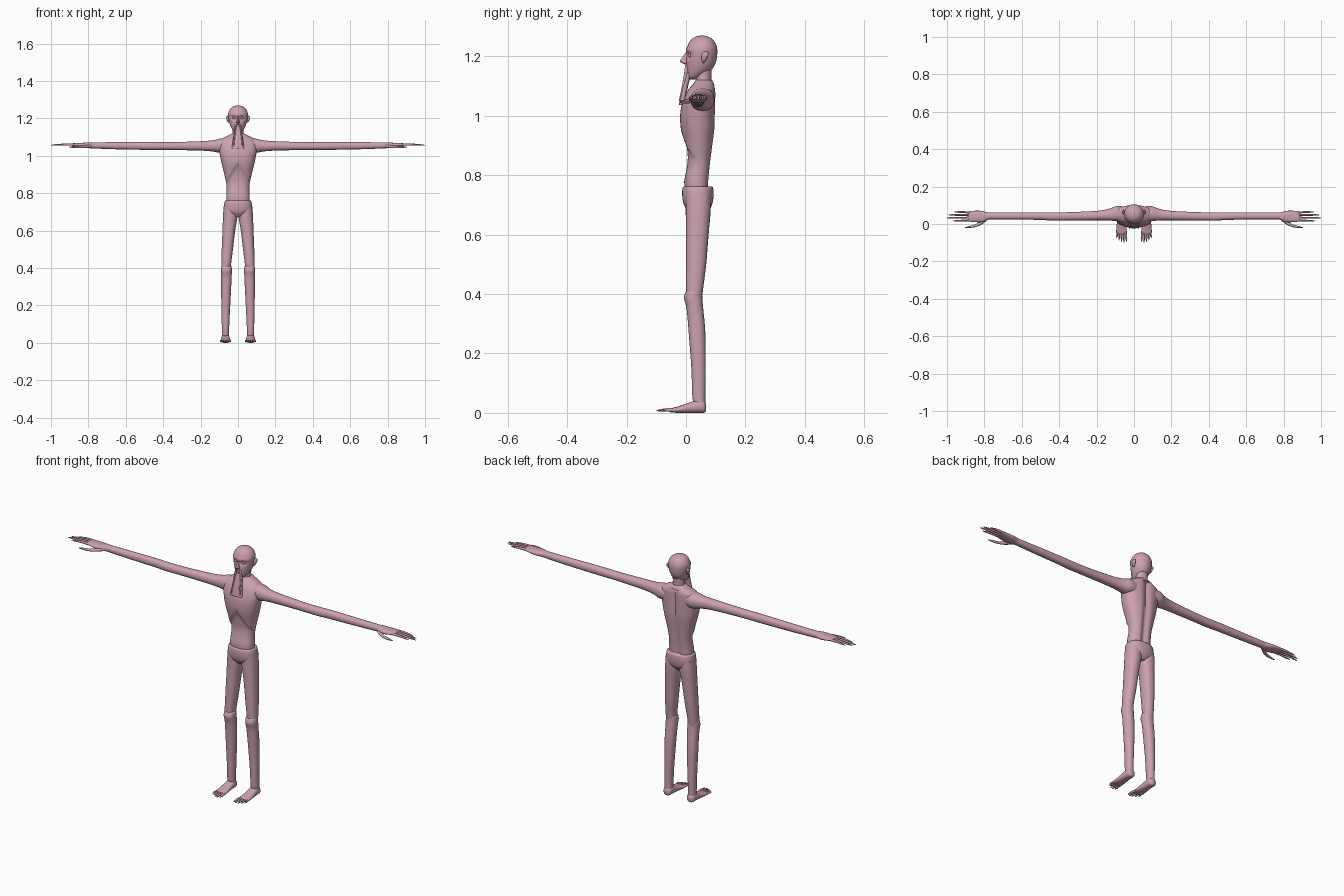
import bpy, bmesh, math
from mathutils import Vector

skin = bpy.data.materials.new("dusty pink")
skin.diffuse_color = (0.60, 0.36, 0.43, 1)


def smooth_stations(st, steps):
    # Catmull-Rom interpolation between the stations
    pts = [Vector(s) for s in st]
    out = []
    for i in range(len(pts) - 1):
        p0, p1 = pts[max(i - 1, 0)], pts[i]
        p2, p3 = pts[i + 1], pts[min(i + 2, len(pts) - 1)]
        for k in range(steps):
            t = k / steps
            out.append(0.5 * (2 * p1 + (p2 - p0) * t + (2 * p0 - 5 * p1 + 4 * p2 - p3) * t * t
                              + (3 * p1 - p0 - 3 * p2 + p3) * t ** 3))
    return out + [pts[-1]]


def loft(name, axis, stations, n=24, steps=4, power=1.0, mirror=False, tweak=None):
    # stations: position along axis, two centre coordinates, two radii
    bm = bmesh.new()
    rings = []
    for t, a, b, ra, rb in smooth_stations([s for s in stations], steps):
        ra, rb = max(ra, 0.0005), max(rb, 0.0005)
        ring = []
        for k in range(n):
            w = 2 * math.pi * k / n
            c, s = math.cos(w), math.sin(w)
            u = a + ra * math.copysign(abs(c) ** power, c)
            v = b + rb * math.copysign(abs(s) ** power, s)
            co = {'X': (t, u, v), 'Y': (u, t, v), 'Z': (u, v, t)}[axis]
            co = Vector(co)
            if tweak:
                tweak(co)
            ring.append(bm.verts.new(co))
        rings.append(ring)
    for r, q in zip(rings, rings[1:]):
        for k in range(n):
            j = (k + 1) % n
            bm.faces.new((r[k], r[j], q[j], q[k]))
    bm.faces.new(rings[0])
    bm.faces.new(rings[-1])
    bmesh.ops.recalc_face_normals(bm, faces=bm.faces)
    me = bpy.data.meshes.new(name)
    bm.to_mesh(me)
    bm.free()
    me.materials.append(skin)
    ob = bpy.data.objects.new(name, me)
    bpy.context.collection.objects.link(ob)
    if mirror:
        ob.modifiers.new("mirror", 'MIRROR')
    bpy.ops.object.select_all(action='DESELECT')
    ob.select_set(True)
    bpy.context.view_layer.objects.active = ob
    bpy.ops.object.shade_smooth_by_angle(angle=math.radians(45))
    return ob


def bump(x, z, cx, cz, r):
    return math.exp(-((x - cx) ** 2 + (z - cz) ** 2) / (r * r))


# torso with rib arch in front and spine groove behind
def torso_shape(co):
    if co.y < 0.04:
        d = (0.96 - 1.6 * abs(co.x)) - co.z
        co.y += 0.009 * max(0, min(1, d / 0.015 + 0.5)) * max(0, min(1, (co.z - 0.78) / 0.08))
    elif co.z < 1.1:
        co.y -= 0.012 * math.exp(-(co.x / 0.016) ** 2)


loft("torso", 'Z', [
    (0.74, 0, 0.037, 0.062, 0.040), (0.78, 0, 0.036, 0.062, 0.042),
    (0.84, 0, 0.041, 0.061, 0.043), (0.90, 0, 0.042, 0.073, 0.049),
    (0.96, 0, 0.040, 0.088, 0.058), (1.01, 0, 0.040, 0.098, 0.059),
    (1.05, 0, 0.045, 0.103, 0.055), (1.085, 0, 0.053, 0.094, 0.047),
    (1.105, 0, 0.059, 0.060, 0.036), (1.12, 0, 0.060, 0.032, 0.027)],
    n=64, steps=6, power=0.85, tweak=torso_shape)

# neck
loft("neck", 'Z', [(1.09, 0, 0.060, 0.038, 0.030), (1.12, 0, 0.059, 0.030, 0.026),
                   (1.18, 0, 0.058, 0.031, 0.030)])


# head with eye sockets and brow
def head_shape(co):
    if co.y < 0.04:
        s = bump(abs(co.x), co.z, 0.021, 1.203, 0.011)
        b = bump(0, co.z, 0, 1.221, 0.008)
        co.y += 0.011 * s - 0.003 * b


loft("head", 'Z', [
    (1.122, 0, 0.022, 0.008, 0.012), (1.130, 0, 0.028, 0.022, 0.025),
    (1.150, 0, 0.042, 0.036, 0.040), (1.175, 0, 0.050, 0.046, 0.049),
    (1.205, 0, 0.053, 0.052, 0.052), (1.230, 0, 0.054, 0.052, 0.050),
    (1.252, 0, 0.054, 0.041, 0.040), (1.265, 0, 0.054, 0.023, 0.023),
    (1.270, 0, 0.054, 0.001, 0.001)], n=48, steps=5, tweak=head_shape)

# nose, eyes, ears
loft("nose", 'Z', [(1.172, 0, 0.004, 0.004, 0.006), (1.179, 0, -0.003, 0.010, 0.014),
                   (1.186, 0, -0.004, 0.007, 0.015), (1.212, 0, 0.004, 0.004, 0.006)], n=12)
loft("eye", 'Z', [(1.195, 0.021, 0.015, 0.001, 0.001), (1.199, 0.021, 0.015, 0.007, 0.006),
                  (1.207, 0.021, 0.015, 0.007, 0.006), (1.211, 0.021, 0.015, 0.001, 0.001)],
     n=12, mirror=True)
loft("ear", 'Z', [(1.178, 0.050, 0.058, 0.002, 0.003), (1.186, 0.053, 0.060, 0.006, 0.007),
                  (1.202, 0.056, 0.064, 0.007, 0.012), (1.212, 0.056, 0.066, 0.005, 0.009),
                  (1.216, 0.055, 0.066, 0.001, 0.002)], n=14, mirror=True)

# long flaring beard and moustache strands beside it
loft("beard", 'Z', [(1.036, 0, -0.014, 0.030, 0.008), (1.042, 0, -0.013, 0.033, 0.010),
                    (1.08, 0, -0.007, 0.028, 0.010), (1.12, 0, 0.002, 0.022, 0.010),
                    (1.15, 0, 0.008, 0.017, 0.010)], n=24, power=0.8)
loft("moustache", 'Z', [(1.050, 0.024, -0.021, 0.003, 0.003), (1.11, 0.018, -0.007, 0.004, 0.005),
                        (1.155, 0.014, 0.001, 0.005, 0.006), (1.170, 0.004, 0.000, 0.004, 0.004)],
     n=10, mirror=True)

# pelvis band with a lip around the waist
loft("pelvis", 'Z', [
    (0.675, 0, 0.040, 0.022, 0.030), (0.695, 0, 0.040, 0.058, 0.045),
    (0.715, 0, 0.040, 0.074, 0.051), (0.740, 0, 0.040, 0.074, 0.053),
    (0.758, 0, 0.040, 0.070, 0.051), (0.762, 0, 0.040, 0.064, 0.046)],
    n=48, power=0.85)

# legs
loft("thigh", 'Z', [
    (0.375, 0.063, 0.028, 0.024, 0.024), (0.42, 0.063, 0.029, 0.026, 0.029),
    (0.50, 0.057, 0.034, 0.030, 0.034), (0.60, 0.049, 0.038, 0.034, 0.038),
    (0.68, 0.041, 0.041, 0.039, 0.042), (0.73, 0.040, 0.041, 0.036, 0.042)],
    mirror=True, power=0.9)
loft("lower_leg", 'Z', [
    (0.025, 0.067, 0.046, 0.020, 0.019), (0.06, 0.067, 0.043, 0.019, 0.022),
    (0.15, 0.066, 0.042, 0.022, 0.024), (0.27, 0.064, 0.037, 0.026, 0.028),
    (0.35, 0.062, 0.030, 0.028, 0.028), (0.385, 0.062, 0.024, 0.029, 0.031),
    (0.405, 0.062, 0.026, 0.028, 0.028), (0.415, 0.062, 0.027, 0.022, 0.022)],
    mirror=True, power=0.9)

# feet and toes
loft("foot", 'Y', [
    (0.068, 0.067, 0.018, 0.010, 0.012), (0.060, 0.067, 0.020, 0.020, 0.020),
    (0.040, 0.067, 0.022, 0.023, 0.022), (0.015, 0.067, 0.018, 0.024, 0.018),
    (-0.020, 0.067, 0.012, 0.027, 0.012), (-0.045, 0.067, 0.009, 0.028, 0.008),
    (-0.056, 0.067, 0.008, 0.022, 0.005)], mirror=True, power=0.85)
for i, tip in enumerate((-0.095, -0.100, -0.096, -0.088, -0.078)):
    x0, x1 = 0.045 + 0.011 * i, 0.041 + 0.0128 * i
    w = 0.006 if i == 0 else 0.0045
    loft(f"toe_{i + 1}", 'Y', [
        (-0.035, x0, 0.009, w, 0.006), (-0.065, (x0 + x1) / 2, 0.010, w, 0.006),
        (tip + 0.012, x1, 0.008, w * 0.8, 0.004), (tip, x1, 0.008, 0.001, 0.001)],
        n=10, mirror=True)

# arms
loft("arm", 'X', [
    (0.050, 0.055, 1.055, 0.038, 0.038), (0.095, 0.055, 1.054, 0.040, 0.038),
    (0.135, 0.050, 1.053, 0.031, 0.030), (0.20, 0.045, 1.053, 0.025, 0.025),
    (0.35, 0.041, 1.052, 0.022, 0.021), (0.44, 0.040, 1.052, 0.022, 0.021),
    (0.50, 0.042, 1.053, 0.020, 0.021), (0.65, 0.043, 1.054, 0.019, 0.019),
    (0.79, 0.043, 1.056, 0.018, 0.016)], mirror=True, power=0.9)

# hands, fingers and thumb
loft("hand", 'X', [
    (0.775, 0.043, 1.056, 0.017, 0.016), (0.800, 0.040, 1.057, 0.026, 0.015),
    (0.825, 0.040, 1.057, 0.031, 0.013), (0.870, 0.041, 1.060, 0.029, 0.009),
    (0.885, 0.041, 1.060, 0.025, 0.006)], mirror=True, power=0.85)
for i, tip in enumerate((0.970, 1.000, 0.992, 0.962)):
    y0, y1 = 0.020 + 0.014 * i, 0.017 + 0.0158 * i
    loft(f"finger_{i + 1}", 'X', [
        (0.860, y0, 1.060, 0.006, 0.007), (0.910, (y0 + y1) / 2, 1.061, 0.005, 0.006),
        (tip - 0.02, y1, 1.058, 0.004, 0.004), (tip, y1, 1.056, 0.001, 0.001)],
        n=10, mirror=True)
loft("thumb", 'X', [
    (0.785, 0.026, 1.052, 0.006, 0.007), (0.815, 0.008, 1.049, 0.011, 0.008),
    (0.845, -0.008, 1.047, 0.008, 0.006), (0.880, -0.016, 1.047, 0.005, 0.005),
    (0.905, -0.019, 1.047, 0.001, 0.001)], n=12, mirror=True)
